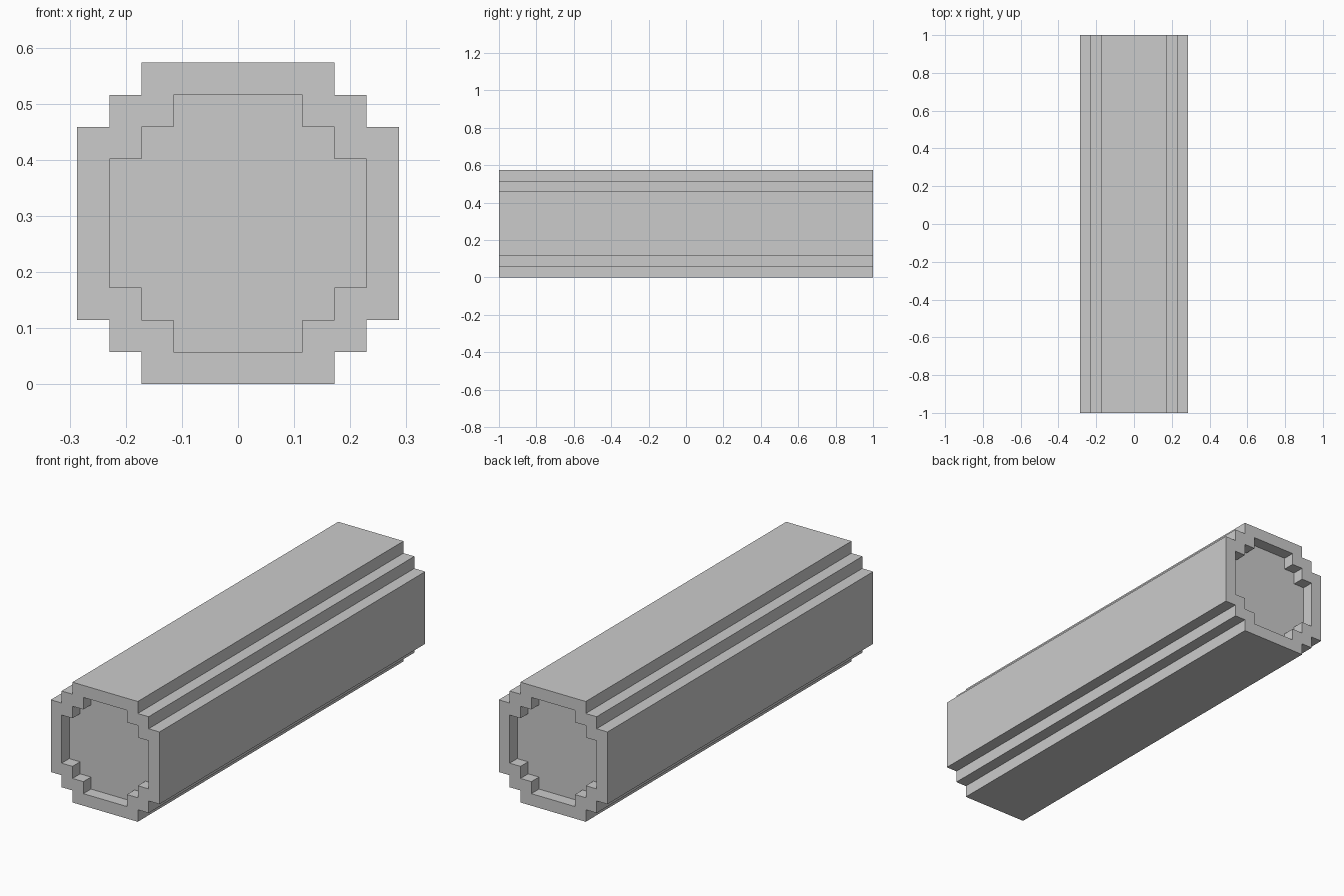
import bpy, bmesh

if "Cube" in bpy.data.objects:
    bpy.data.objects.remove(bpy.data.objects["Cube"])

U = 0.0573          # one step of the blocky log
HALF = 1.0          # half length along y


def stepped_ring(bm, r, y):
    """Stepped round outline, r steps in radius, in the xz plane."""
    q = [(r, r - 2), (r - 1, r - 2), (r - 1, r - 1), (r - 2, r - 1), (r - 2, r)]
    pts = []
    for _ in range(4):
        pts += q
        q = [(-z, x) for x, z in q]
    return [bm.verts.new((x * U, y, (z + 5) * U)) for x, z in pts]


def bridge(bm, a, b):
    n = len(a)
    for i in range(n):
        j = (i + 1) % n
        bm.faces.new((a[i], a[j], b[j], b[i]))


bm = bmesh.new()
# recessed front end, long stepped bark, recessed back end
rings = [stepped_ring(bm, r, y) for r, y in (
    (4, -HALF + U), (4, -HALF), (5, -HALF),
    (5, HALF), (4, HALF), (4, HALF - U))]
for a, b in zip(rings, rings[1:]):
    bridge(bm, a, b)
bm.faces.new(rings[0])
bm.faces.new(rings[-1])
bmesh.ops.recalc_face_normals(bm, faces=bm.faces)

mesh = bpy.data.meshes.new("log")
bm.to_mesh(mesh)
bm.free()
log = bpy.data.objects.new("log", mesh)
bpy.context.collection.objects.link(log)
